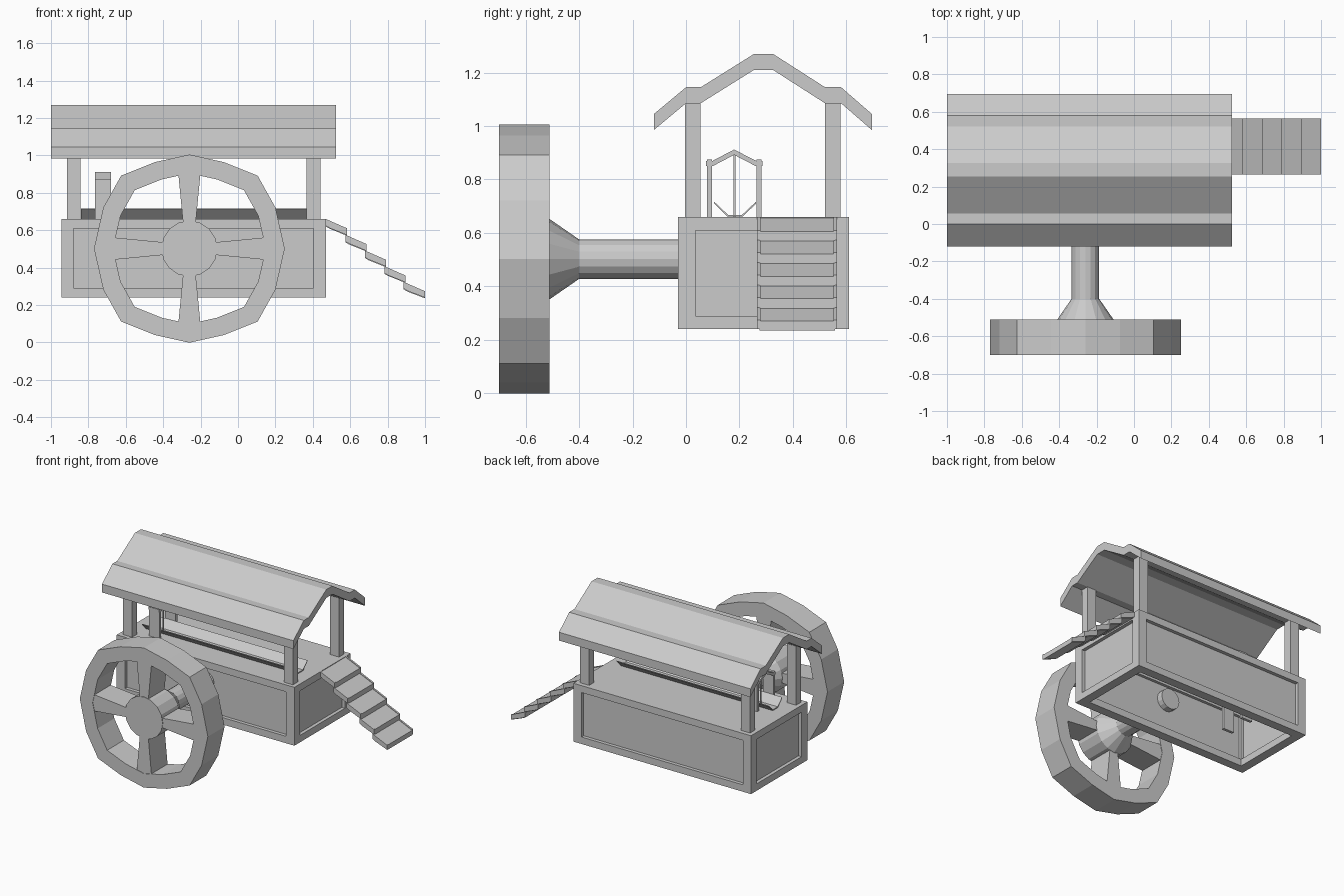
import bpy, bmesh
from math import cos, sin, pi
from mathutils import Vector

if "Cube" in bpy.data.objects:
    bpy.data.objects.remove(bpy.data.objects["Cube"])

grey = bpy.data.materials.new("plain_grey")
grey.use_nodes = True
COLOR = (0.6, 0.6, 0.6, 1)
grey.diffuse_color = COLOR
grey.node_tree.nodes["Principled BSDF"].inputs["Base Color"].default_value = COLOR


def finish(name, bm):
    bmesh.ops.recalc_face_normals(bm, faces=bm.faces)
    mesh = bpy.data.meshes.new(name)
    bm.to_mesh(mesh)
    bm.free()
    mesh.materials.append(grey)
    obj = bpy.data.objects.new(name, mesh)
    bpy.context.collection.objects.link(obj)
    return obj


def box(name, x, y, z):
    bm = bmesh.new()
    bmesh.ops.create_cube(bm, size=1)
    for v in bm.verts:
        v.co = [(a + b) / 2 + c * (b - a) for (a, b), c in zip((x, y, z), v.co)]
    return finish(name, bm)


def prism(name, outline, axis, start, end):
    """Extrude a closed 2D outline along x (points are y, z) or y (points are x, z)."""
    bm = bmesh.new()
    place = (lambda a, b: (start, a, b)) if axis == "x" else (lambda a, b: (a, start, b))
    face = bm.faces.new([bm.verts.new(place(a, b)) for a, b in outline])
    new = bmesh.ops.extrude_face_region(bm, geom=[face])["geom"]
    shift = Vector((end - start, 0, 0) if axis == "x" else (0, end - start, 0))
    bmesh.ops.translate(bm, vec=shift, verts=[g for g in new if isinstance(g, bmesh.types.BMVert)])
    return finish(name, bm)


def ring_strip(name, rings, close):
    """Skin a list of equal point loops."""
    bm = bmesh.new()
    loops = [[bm.verts.new(p) for p in ring] for ring in rings]
    pairs = list(zip(loops, loops[1:])) + ([(loops[-1], loops[0])] if close else [])
    for a, b in pairs:
        for i in range(len(a)):
            j = (i + 1) % len(a)
            bm.faces.new((a[i], a[j], b[j], b[i]))
    if not close:
        bm.faces.new(loops[0])
        bm.faces.new(loops[-1])
    return finish(name, bm)


# Cart body: beam frame, recessed panels, deck, open underside
X0, X1, Y0, Y1, Z0, Z1 = -0.945, 0.47, -0.03, 0.61, 0.24, 0.66
W, H, R = 0.065, 0.05, 0.025
for x in ((X0, X0 + W), (X1 - W, X1)):
    for y in ((Y0, Y0 + W), (Y1 - W, Y1)):
        box("body_corner_post", x, y, (Z0, Z1))
for z in ((Z0, Z0 + H), (Z1 - H, Z1)):
    for y in ((Y0, Y0 + W), (Y1 - W, Y1)):
        box("body_long_rail", (X0 + W, X1 - W), y, z)
    for x in ((X0, X0 + W), (X1 - W, X1)):
        box("body_end_rail", x, (Y0 + W, Y1 - W), z)
for y in (Y0 + R, Y1 - R - 0.02):
    box("body_long_panel", (X0 + R, X1 - R), (y, y + 0.02), (Z0 + 0.01, Z1 - 0.01))
for x in (X0 + R, X1 - R - 0.02):
    box("body_end_panel", (x, x + 0.02), (Y0 + R, Y1 - R), (Z0 + 0.01, Z1 - 0.01))
box("deck", (X0 + 0.02, X1 - 0.02), (Y0 + 0.02, Y1 - 0.02), (Z1 - 0.03, Z1))

# Roof and its four posts
upper = [(-0.12, 1.045), (0, 1.145), (0.055, 1.145), (0.255, 1.27),
         (0.325, 1.27), (0.52, 1.145), (0.58, 1.145), (0.695, 1.045)]
prism("roof", upper + [(y, z - 0.06) for y, z in reversed(upper)], "x", -1.0, 0.525)
for x in (-0.915, 0.367):
    for y in (-0.003, 0.52):
        box("roof_post", (x, x + 0.073), (y, y + 0.058), (Z1, 1.1))

# Trough along the deck
inner = [(0.105, 0.717), (0.157, 0.668), (0.21, 0.668), (0.262, 0.717)]
outer = [(0.262, 0.71), (0.212, 0.661), (0.155, 0.661), (0.105, 0.71)]
prism("trough", inner + outer, "x", -0.84, 0.37)

# Small gabled hoist above the trough
for y in (0.078, 0.263):
    box("hoist_post", (-0.765, -0.68), (y, y + 0.02), (0.42, 0.875))
gable = [(0.075, 0.87), (0.1, 0.87), (0.18, 0.912), (0.261, 0.87), (0.286, 0.87)]
prism("hoist_roof", gable + [(y, z - 0.02) for y, z in reversed(gable)], "x", -0.765, -0.68)
box("hoist_rope", (-0.726, -0.718), (0.177, 0.185), (0.66, 0.9))

# Wheel rim, mirrored from one quarter outline
CX, CZ, FRONT, BACK = -0.26, 0.502, -0.7, -0.51
quarter = [(0.51, 0), (0.46, 0.22), (0.365, 0.39), (0.185, 0.462)]
half = quarter + [(0, 0.503)] + [(-x, z) for x, z in reversed(quarter)]
outline = half + [(x, -z) for x, z in reversed(half[1:-1])]


def rim_loop(scale, y):
    return [(CX + x * scale, y, CZ + z * scale) for x, z in outline]


ring_strip("wheel_rim", [rim_loop(1, FRONT), rim_loop(1, BACK),
                         rim_loop(0.8, BACK), rim_loop(0.8, FRONT)], True)

# Flared spokes
for k in range(4):
    c, s = cos(k * pi / 2), sin(k * pi / 2)
    wedge = [(0.12, -0.032), (0.41, -0.06), (0.41, 0.06), (0.12, 0.032)]
    prism("wheel_spoke", [(CX + r * c - w * s, CZ + r * s + w * c) for r, w in wedge],
          "y", FRONT + 0.003, BACK - 0.003)


# Hub, flare and axle turned as one piece
def circle(radius, y, sides=16):
    return [(CX + radius * cos(2 * pi * i / sides), y, CZ + radius * sin(2 * pi * i / sides))
            for i in range(sides)]


ring_strip("hub_and_axle", [circle(r, y) for r, y in
           ((0.15, FRONT), (0.15, BACK), (0.074, -0.4), (0.074, 0.06))], False)

# Stairs: sloping treads between two zigzag side strips
STEPS, RUN, DROP, LENGTH, FALL, THICK = 5, 0.104, 0.084, 0.114, 0.05, 0.036
for i in range(STEPS):
    x, z = X1 + i * RUN, Z1 - i * DROP
    slab = [(x, z), (x + LENGTH, z - FALL), (x + LENGTH, max(Z0, z - FALL - THICK)),
            (x + 0.02, z - THICK - 0.012), (x, z - THICK)]
    prism("stair_tread", [(a, b - 0.004) for a, b in slab], "y", 0.275, 0.557)
    for y in (0.265, 0.552):
        prism("stair_side", slab, "y", y, y + 0.013)
